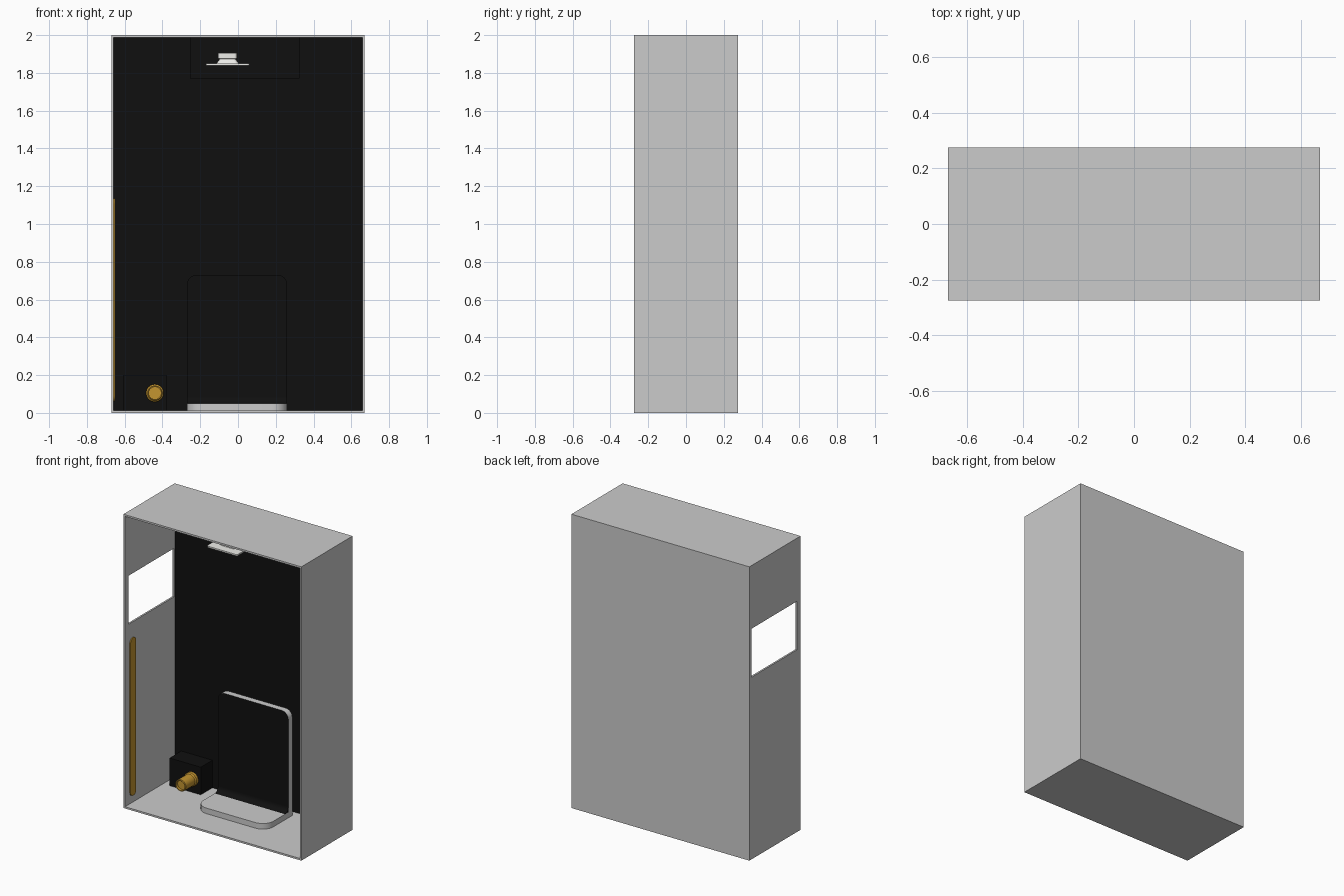
import bpy, bmesh, math
from mathutils import Vector

if "Cube" in bpy.data.objects:
    bpy.data.objects.remove(bpy.data.objects["Cube"])


def material(name, rgb):
    m = bpy.data.materials.new(name)
    m.diffuse_color = (*rgb, 1)
    m.use_nodes = True
    m.node_tree.nodes["Principled BSDF"].inputs["Base Color"].default_value = m.diffuse_color
    return m


BLACK = material("black", (0.005, 0.005, 0.005))
GOLD = material("brass", (0.55, 0.3, 0.03))
WHITE = material("white", (0.85, 0.85, 0.82))


def finish(name, bm, mat=None):
    bmesh.ops.recalc_face_normals(bm, faces=bm.faces)
    me = bpy.data.meshes.new(name)
    bm.to_mesh(me)
    bm.free()
    ob = bpy.data.objects.new(name, me)
    bpy.context.collection.objects.link(ob)
    if mat:
        me.materials.append(mat)
    return ob


def smooth(ob):
    bpy.ops.object.select_all(action='DESELECT')
    bpy.context.view_layer.objects.active = ob
    ob.select_set(True)
    bpy.ops.object.shade_smooth_by_angle(angle=math.radians(35))


def box(name, lo, hi, mat=None):
    bm = bmesh.new()
    bmesh.ops.create_cube(bm, size=1)
    lo, hi = Vector(lo), Vector(hi)
    for v in bm.verts:
        v.co = (lo + hi) / 2 + v.co * (hi - lo)
    return finish(name, bm, mat)


def rounded(u0, v0, u1, v1, radii, n=8):
    """Rounded rectangle, radii from lower left, counterclockwise."""
    pts = []
    for i, (u, v, su, sv) in enumerate([(u0, v0, 1, 1), (u1, v0, -1, 1),
                                        (u1, v1, -1, -1), (u0, v1, 1, -1)]):
        r = radii[i]
        for k in range(n + 1 if r else 1):
            a = math.pi + math.pi / 2 * (i + k / n)
            pts.append((u + su * r + r * math.cos(a), v + sv * r + r * math.sin(a))
                       if r else (u, v))
    return pts


def loft(name, rings, mat=None):
    """Skin a stack of matching outlines and cap both ends."""
    bm = bmesh.new()
    rs = [[bm.verts.new(p) for p in ring] for ring in rings]
    n = len(rs[0])
    for a, b in zip(rs, rs[1:]):
        for i in range(n):
            j = (i + 1) % n
            bm.faces.new((a[i], a[j], b[j], b[i]))
    bm.faces.new(rs[0])
    bm.faces.new(rs[-1])
    ob = finish(name, bm, mat)
    smooth(ob)
    return ob


def prism(name, pts, axis, d0, d1, mat=None):
    def place(u, v, d):
        return {'x': (d, u, v), 'y': (u, d, v), 'z': (u, v, d)}[axis]
    return loft(name, [[place(u, v, d) for u, v in pts] for d in (d0, d1)], mat)


# Open-fronted cabinet with a window in the left side
cabinet = box("cabinet", (-0.67, -0.275, 0), (0.67, 0.275, 2))
cutters = [box("cavity_cutter", (-0.658, -0.4, 0.012), (0.658, 0.263, 1.988)),
           box("window_cutter", (-0.8, -0.237, 1.24), (-0.6, 0.25, 1.57))]
for c in cutters:
    mod = cabinet.modifiers.new("cut", 'BOOLEAN')
    mod.operation, mod.solver, mod.object = 'DIFFERENCE', 'EXACT', c
bpy.context.view_layer.objects.active = cabinet
for mod in list(cabinet.modifiers):
    bpy.ops.object.modifier_apply(modifier=mod.name)
for c in cutters:
    bpy.data.objects.remove(c)

# Black back lining
box("back_lining", (-0.658, 0.260, 0.012), (0.658, 0.263, 1.988), BLACK)

# Brass strip on the left wall
prism("side_strip", rounded(-0.225, 0.06, -0.165, 1.135, [0.0295] * 4), 'x',
      -0.658, -0.651, GOLD)

# L-shaped stand: foot, curved bend and upright plate
prism("stand_foot", rounded(-0.27, -0.07, 0.26, 0.213, [0.08, 0.08, 0, 0]), 'z',
      0.012, 0.05)
plate = prism("stand_plate", rounded(-0.27, 0.03, 0.26, 0.73, [0, 0, 0.05, 0.05]),
              'y', 0.17, 0.213)
plate.data.materials.append(None)
plate.data.materials.append(BLACK)
for f in plate.data.polygons:
    if f.normal.y < -0.9:
        f.material_index = 1
R = 0.035
bend = [(0.17, 0.05)] + [(0.17 - R + R * math.sin(a), 0.05 + R - R * math.cos(a))
                         for a in [math.pi / 16 * k for k in range(9)]]
prism("stand_bend", bend, 'x', -0.27, 0.26, BLACK)

# Black valve housing with brass spout
box("valve_housing", (-0.61, 0.135, 0.012), (-0.375, 0.262, 0.2), BLACK)
profile = [(0.047, 0.137), (0.047, 0.115), (0.04, 0.108), (0.04, 0.012),
           (0.037, 0.008), (0.032, 0.008), (0.032, 0.025)]
loft("brass_spout", [[(-0.44 + r * math.cos(t), y, 0.105 + r * math.sin(t))
                      for t in [math.tau * k / 32 for k in range(32)]]
                     for r, y in profile], GOLD)

# Upper housing with a white shelf and its stepped mount
box("upper_housing", (-0.255, 0.13, 1.77), (0.325, 0.262, 1.989), BLACK)
CX, CY = -0.055, 0.02
prism("shelf", rounded(CX - 0.115, CY - 0.115, CX + 0.115, CY + 0.115, [0.012] * 4),
      'z', 1.84, 1.85, WHITE)
steps = [(0.06, 1.849), (0.042, 1.873), (0.05, 1.877), (0.05, 1.905)]
loft("shelf_mount", [[(u, v, z) for u, v in
                      rounded(CX - h, CY - h, CX + h, CY + h, [h * 0.3] * 4)]
                     for h, z in steps], WHITE)
